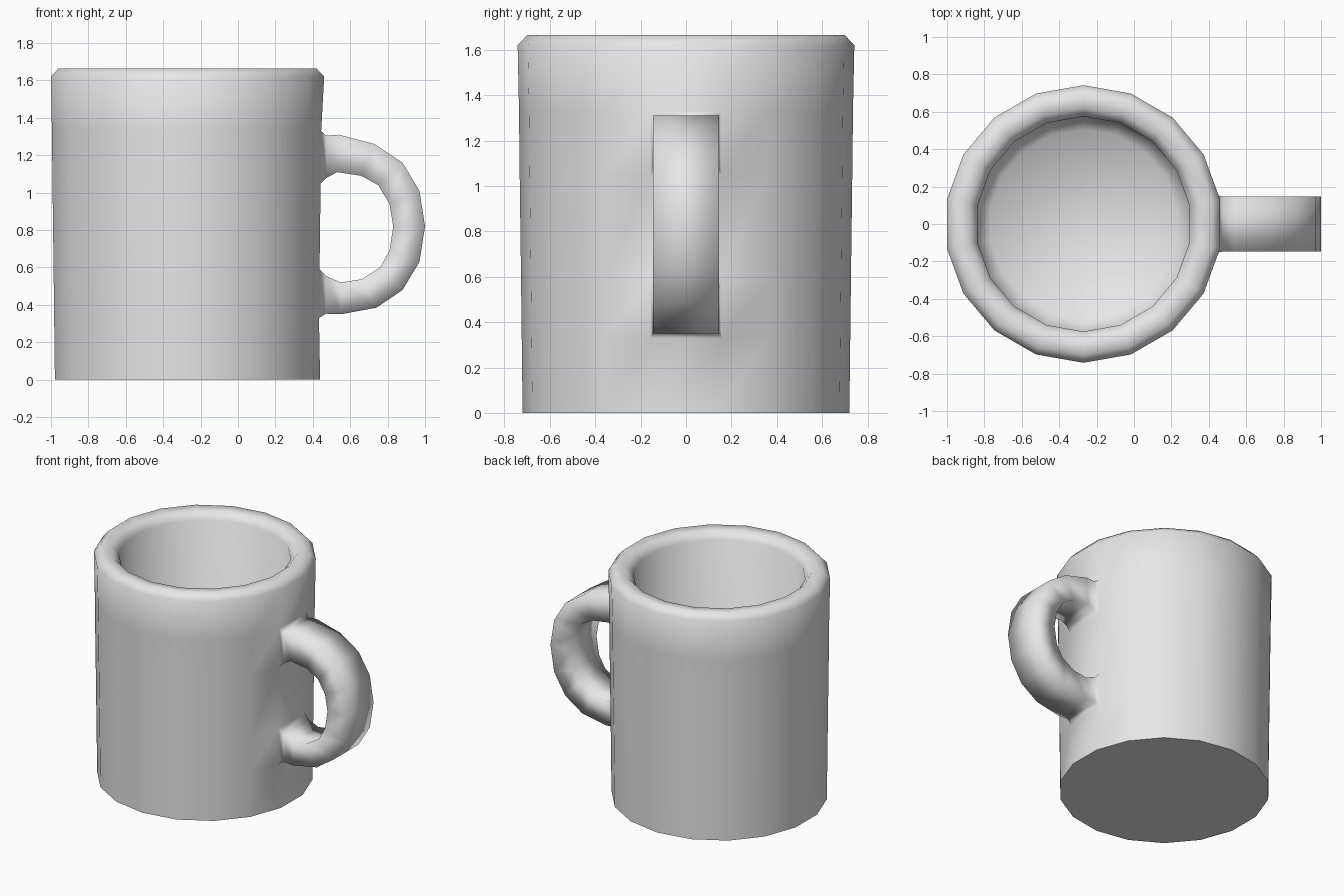
import bpy, bmesh, math

if "Cube" in bpy.data.objects:
    bpy.data.objects.remove(bpy.data.objects["Cube"], do_unlink=True)

SIDES, CX = 18, -0.27
HALF_W = 0.146

glaze = bpy.data.materials.new("light_grey_glaze")
glaze.use_nodes = True
grey = (0.8, 0.8, 0.8, 1)
glaze.diffuse_color = grey
glaze.node_tree.nodes["Principled BSDF"].inputs["Base Color"].default_value = grey

bm = bmesh.new()


def ring(radius, z):
    step = 2 * math.pi / SIDES
    return [bm.verts.new((CX + radius * math.cos((i + 0.5) * step),
                          radius * math.sin((i + 0.5) * step), z)) for i in range(SIDES)]


def bridge(a, b, skip=None):
    n = len(a)
    for i in range(n):
        if i != skip:
            bm.faces.new((a[i], a[(i + 1) % n], b[(i + 1) % n], b[i]))


# Cup profile: outer wall, rounded rim, inner wall, floor
profile = [(0.72, 0), (0.724, 0.33), (0.727, 0.59), (0.733, 1.05), (0.736, 1.33),
           (0.742, 1.62), (0.70, 1.665), (0.62, 1.66), (0.575, 1.61),
           (0.58, 0.22), (0.505, 0.13)]
rings = [ring(r, z) for r, z in profile]
LAST = SIDES - 1
sockets = (1, 3)            # rows where the handle leaves the wall
for k in range(len(rings) - 1):
    bridge(rings[k], rings[k + 1], LAST if k in sockets else None)
base = bm.faces.new(rings[0][::-1])
bm.faces.new(rings[-1])

# Widen the wall around the handle sockets
for row in rings[1:5]:
    for v, side in ((row[0], 1), (row[LAST], -1)):
        v.co.y = 0.155 * side
        v.co.x -= 0.01

# Handle: outer and inner outline points from top socket to bottom socket
outer = [(0.47, 1.305), (0.54, 1.31), (0.73, 1.26), (0.88, 1.16), (0.97, 1.01), (1.0, 0.82),
         (0.97, 0.63), (0.88, 0.48), (0.74, 0.385), (0.55, 0.35), (0.47, 0.353)]
inner = [(0.475, 1.08), (0.53, 1.11), (0.66, 1.09), (0.75, 1.04), (0.81, 0.94), (0.83, 0.82),
         (0.81, 0.69), (0.76, 0.60), (0.66, 0.537), (0.55, 0.52), (0.47, 0.555)]


def section(o, i):
    return [bm.verts.new((p[0], y, p[1])) for p, y in
            ((o, HALF_W), (o, -HALF_W), (i, -HALF_W), (i, HALF_W))]


def socket(out_row, in_row):
    return [out_row[0], out_row[LAST], in_row[LAST], in_row[0]]


loops = [socket(rings[4], rings[3])]
loops += [section(o, i) for o, i in zip(outer, inner)]
loops.append(socket(rings[1], rings[2]))
for a, b in zip(loops, loops[1:]):
    bridge(a, b)

bmesh.ops.recalc_face_normals(bm, faces=bm.faces[:])

# Smooth everywhere except the foot edge
for f in bm.faces:
    f.smooth = True
for e in base.edges:
    e.smooth = False

mesh = bpy.data.meshes.new("mug")
bm.to_mesh(mesh)
bm.free()
mesh.materials.append(glaze)
mug = bpy.data.objects.new("mug", mesh)
bpy.context.collection.objects.link(mug)
